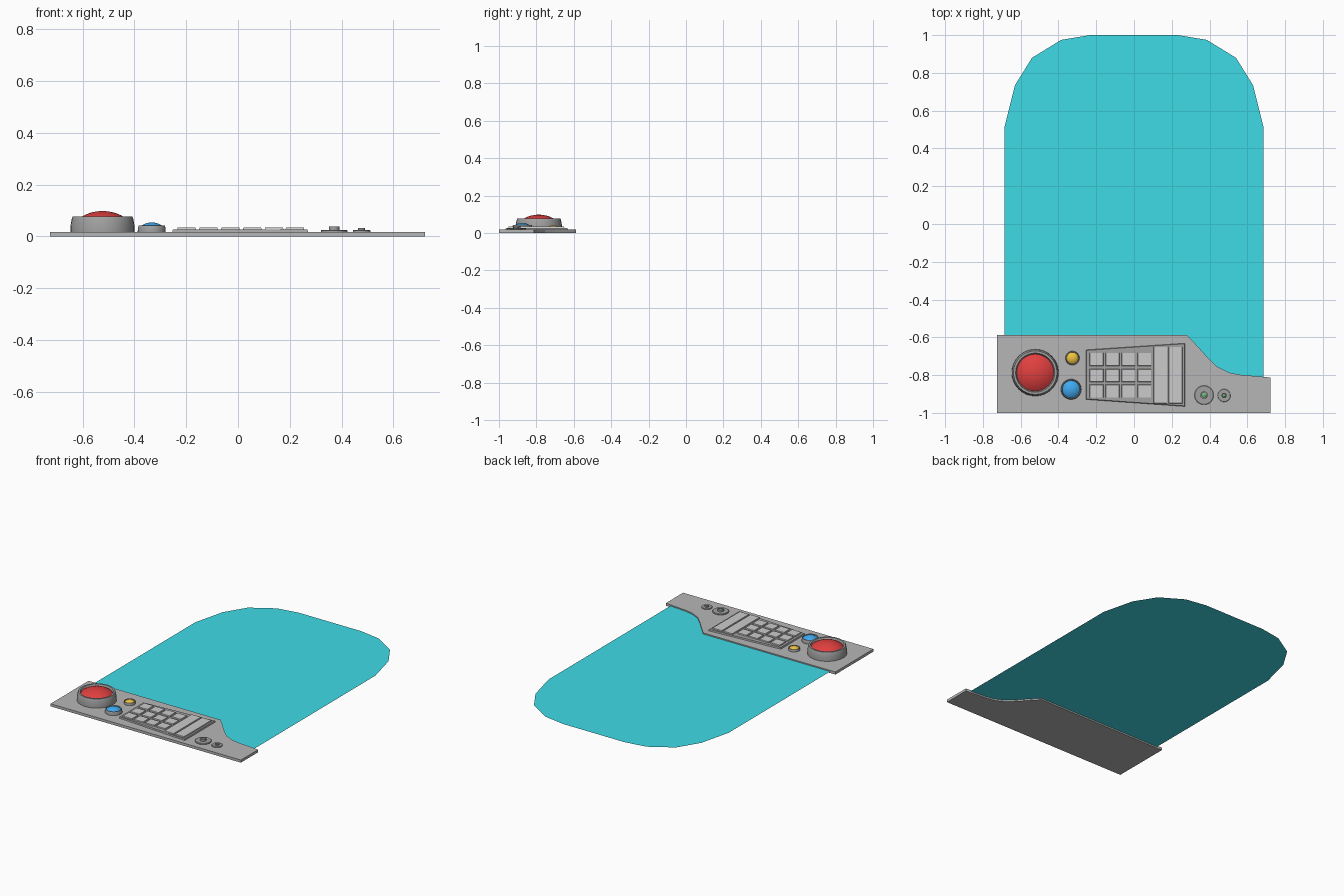
import bpy, bmesh, math

if "Cube" in bpy.data.objects:
    bpy.data.objects.remove(bpy.data.objects["Cube"])


def material(name, rgb):
    m = bpy.data.materials.new(name)
    m.diffuse_color = (*rgb, 1)
    m.use_nodes = True
    m.node_tree.nodes["Principled BSDF"].inputs["Base Color"].default_value = m.diffuse_color
    return m


CYAN = material("cyan", (0.05, 0.71, 0.80))
RED = material("red", (0.75, 0.05, 0.05))
BLUE = material("blue", (0.05, 0.40, 0.88))
ORANGE = material("orange", (0.85, 0.55, 0.05))
GREEN = material("green", (0.15, 0.50, 0.22))
GREY = material("mid_grey", (0.47, 0.47, 0.47))
DARK = material("dark_grey", (0.36, 0.36, 0.36))
LIGHT = material("light_grey", (0.70, 0.70, 0.70))


def finish(name, bm, mat, smooth=False):
    bmesh.ops.recalc_face_normals(bm, faces=bm.faces)
    me = bpy.data.meshes.new(name)
    bm.to_mesh(me)
    bm.free()
    me.materials.append(mat)
    ob = bpy.data.objects.new(name, me)
    bpy.context.collection.objects.link(ob)
    if smooth:
        bpy.ops.object.select_all(action='DESELECT')
        ob.select_set(True)
        bpy.context.view_layer.objects.active = ob
        bpy.ops.object.shade_smooth_by_angle(angle=math.radians(35))
    return ob


def plate(name, pts, z0, z1, mat, inset=0.0):
    """Extruded outline; inset pulls the top edge in for a slight taper."""
    bm = bmesh.new()
    f = bm.faces.new([bm.verts.new((x, y, z0)) for x, y in pts])
    if z1 > z0:
        top = bmesh.ops.extrude_face_region(bm, geom=[f])["geom"]
        vs = [g for g in top if isinstance(g, bmesh.types.BMVert)]
        cx = sum(v.co.x for v in vs) / len(vs)
        cy = sum(v.co.y for v in vs) / len(vs)
        for v in vs:
            v.co.z = z1
            v.co.x -= math.copysign(inset, v.co.x - cx)
            v.co.y -= math.copysign(inset, v.co.y - cy)
    elif f.normal.z < 0:
        f.normal_flip()
    return finish(name, bm, mat)


def lathe(name, x, y, profile, mat, n=32):
    """Revolve (radius, z) points about a vertical axis at x, y."""
    bm = bmesh.new()
    vs = [bm.verts.new((x + r, y, z)) for r, z in profile]
    es = [bm.edges.new(p) for p in zip(vs, vs[1:])]
    bmesh.ops.spin(bm, geom=vs + es, cent=(x, y, 0), axis=(0, 0, 1),
                   angle=2 * math.pi, steps=n, use_duplicate=False)
    bmesh.ops.remove_doubles(bm, verts=bm.verts, dist=1e-5)
    return finish(name, bm, mat, True)


def dome(r, z0, z1, steps=7):
    h = z1 - z0
    R = (r * r + h * h) / (2 * h)
    a = math.asin(r / R)
    return [(R * math.sin(a * (1 - i / steps)),
             z1 - R + R * math.cos(a * (1 - i / steps))) for i in range(steps + 1)]


def rect(x0, x1, y0, y1):
    return [(x0, y0), (x1, y0), (x1, y1), (x0, y1)]


# Control panel with the curved step on its right
edge = [(0.722, -0.813), (0.675, -0.808), (0.563, -0.798), (0.505, -0.787),
        (0.44, -0.755), (0.384, -0.70), (0.33, -0.64), (0.28, -0.587)]
Z = 0.018
plate("control_panel", [(-0.725, -1), (0.722, -1)] + edge + [(-0.725, -0.587)], 0, Z, GREY)

# Thin rounded sheet, ending along the panel's edge
arch = [(0.685, 0.515), (0.63, 0.735), (0.54, 0.88), (0.385, 0.975), (0.235, 1.0)]
sheet = ([(-0.685, -0.59)] + [(x, y - 0.003) for x, y in reversed(edge[1:])]
         + [(0.685, -0.811)] + arch + [(-x, y) for x, y in reversed(arch)])
plate("display_sheet", sheet, 0.01, 0.01, CYAN)

# Domed push buttons: housing, recess and cap
for name, x, y, r, top, cap_r, cap_z0, cap_z1, mat in [
        ("large_button", -0.523, -0.787, 0.124, 0.077, 0.098, 0.065, 0.098, RED),
        ("lower_button", -0.333, -0.875, 0.054, 0.043, 0.046, 0.037, 0.054, BLUE),
        ("upper_button", -0.326, -0.71, 0.037, 0.034, 0.031, 0.029, 0.041, ORANGE)]:
    h = top - Z
    lathe(name + "_housing", x, y, [
        (r, Z - 0.004), (r, Z + 0.2 * h), (r * 0.985, Z + 0.55 * h), (r * 0.955, Z + 0.85 * h),
        (r * 0.93, top), (cap_r * 1.06, top), (cap_r, cap_z0 - 0.002)], DARK)
    lathe(name + "_cap", x, y, dome(cap_r, cap_z0, cap_z1), mat)

# Keypad base, flared towards the right
plate("keypad_base", [(-0.255, -0.93), (0.272, -0.967), (0.272, -0.63), (-0.255, -0.665)],
      Z - 0.004, 0.027, DARK, 0.004)

# Square keys
for row, y in enumerate((-0.885, -0.802, -0.717)):
    for col in range(4):
        x = -0.235 + 0.0845 * col
        plate(f"key_{row}_{col}", rect(x, x + 0.073, y - 0.035, y + 0.035),
              0.025, 0.034, LIGHT, 0.002)

# Long keys
for i, x in enumerate((0.103, 0.183)):
    plate(f"long_key_{i}", rect(x, x + 0.073, -0.95, -0.65), 0.025, 0.034, LIGHT, 0.002)

# Sockets with green lights
for name, x, y, r, disc, post_r, top in [
        ("large_socket", 0.371, -0.906, 0.051, 0.025, 0.020, 0.038),
        ("small_socket", 0.477, -0.908, 0.034, 0.024, 0.014, 0.032)]:
    lathe(name, x, y, [(r, Z - 0.004), (r, disc - 0.002), (r * 0.95, disc), (post_r, disc),
                       (post_r, top), (post_r * 0.65, top), (post_r * 0.65, top - 0.006)], DARK)
    lathe(name + "_light", x, y, dome(post_r * 0.65, top - 0.006, top - 0.001, 4), GREEN)
